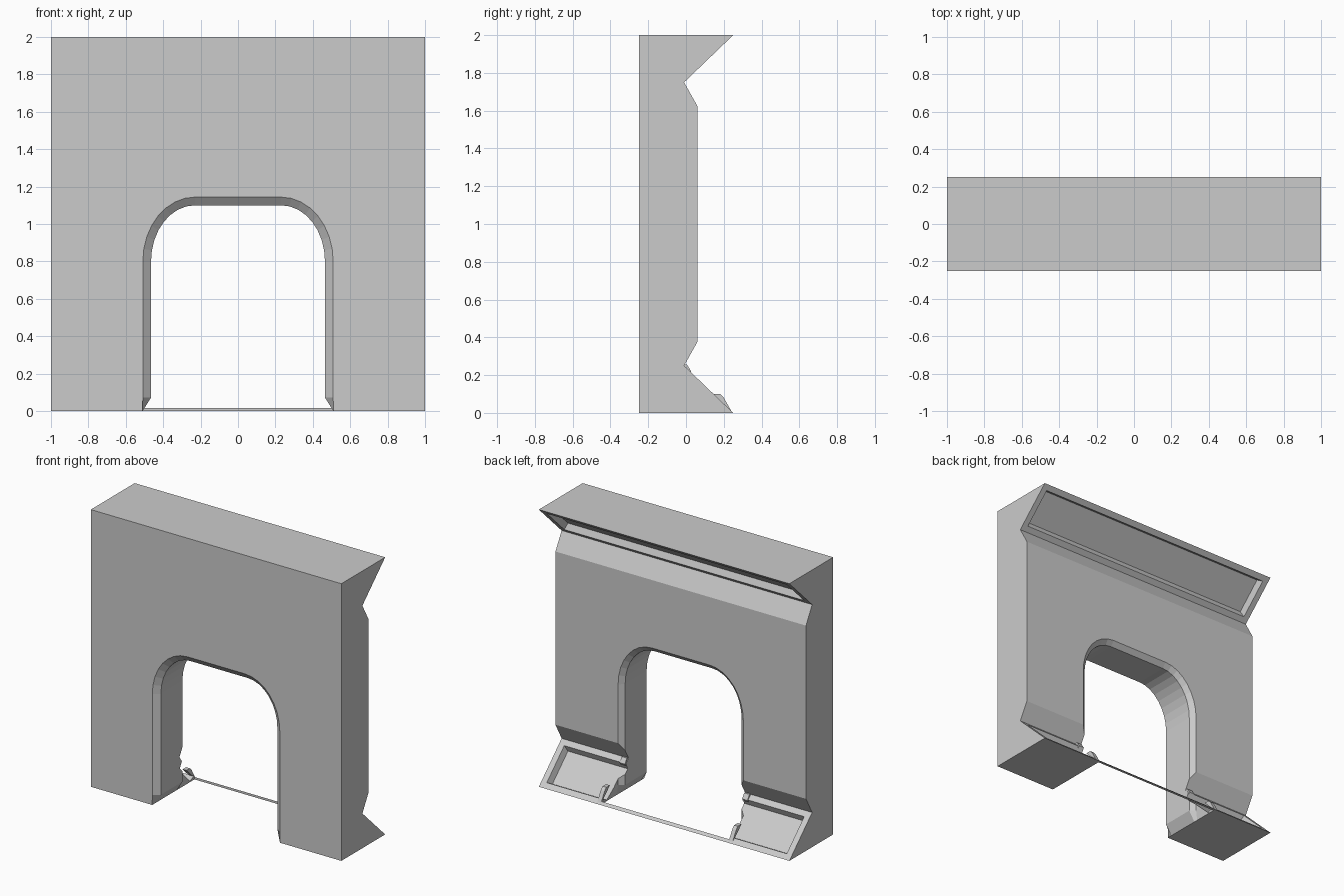
import bpy, bmesh, math
from mathutils import Vector

if "Cube" in bpy.data.objects:
    bpy.data.objects.remove(bpy.data.objects["Cube"])


def make_object(name, bm):
    bmesh.ops.recalc_face_normals(bm, faces=bm.faces)
    mesh = bpy.data.meshes.new(name)
    bm.to_mesh(mesh)
    bm.free()
    obj = bpy.data.objects.new(name, mesh)
    bpy.context.collection.objects.link(obj)
    return obj


def loft(bm, sections):
    """Closed solid through matching point loops."""
    loops = [[bm.verts.new(p) for p in s] for s in sections]
    n = len(loops[0])
    for a, b in zip(loops, loops[1:]):
        for i in range(n):
            j = (i + 1) % n
            bm.faces.new((a[i], a[j], b[j], b[i]))
    bm.faces.new(loops[0])
    bm.faces.new(loops[-1])


def prism(bm, profile, x0, x1):
    loft(bm, [[(x, y, z) for y, z in profile] for x in (x0, x1)])


# Wall body: side profile stretched along x
bm = bmesh.new()
prism(bm, [(-0.25, 0), (0.25, 0), (-0.01, 0.25), (0.06, 0.375),
           (0.06, 1.625), (-0.01, 1.75), (0.25, 2), (-0.25, 2)], -1, 1)
bmesh.ops.recalc_face_normals(bm, faces=bm.faces)
# Recessed panels in the two long slopes
slopes = [f for f in bm.faces
          if f.normal.y > 0.5 and abs(f.normal.z) > 0.6]
bmesh.ops.inset_individual(bm, faces=slopes, thickness=0.06)
bmesh.ops.inset_individual(bm, faces=slopes, thickness=0.022, depth=-0.045)
wall = make_object("doorway_wall", bm)


# Doorway cutter: arch outline widened at both faces for the chamfers
def arch(y, o):
    half = [(0.51, -0.05), (0.51, 0), (0.465 + o, 0.072)]
    for i in range(9):
        a = math.radians(90 * i / 8)
        half.append((0.23 + (0.235 + o) * math.cos(a),
                     0.8 + (0.3 + o) * math.sin(a)))
    pts = half + [(-x, z) for x, z in reversed(half)]
    return [(x, y, z) for x, z in pts]


bm = bmesh.new()
loft(bm, [arch(-0.3, 0.044), arch(-0.25, 0.044), arch(-0.215, 0),
          arch(0.03, 0), arch(0.06, 0.035), arch(0.232, 0.035)])
cutter = make_object("doorway_cutter", bm)
cutter.hide_render = True

mod = wall.modifiers.new("doorway", 'BOOLEAN')
mod.operation = 'DIFFERENCE'
mod.solver = 'EXACT'
mod.object = cutter
bpy.context.view_layer.objects.active = wall
bpy.ops.object.modifier_apply(modifier=mod.name)
bpy.data.objects.remove(cutter)

# Small raised lips where the lower panels meet the doorway
lower = [(0.14, 0.10), (0.18, 0.10), (0.20, 0.08), (0.24, 0.01), (0.19, 0.05)]
upper = [(-0.015, 0.255), (0.005, 0.255), (0.028, 0.22), (0.02, 0.205)]
bm = bmesh.new()
for s in (-1, 1):
    prism(bm, lower, s * 0.51, s * 0.54)
    prism(bm, upper, s * 0.468, s * 0.51)
make_object("panel_lips", bm)
